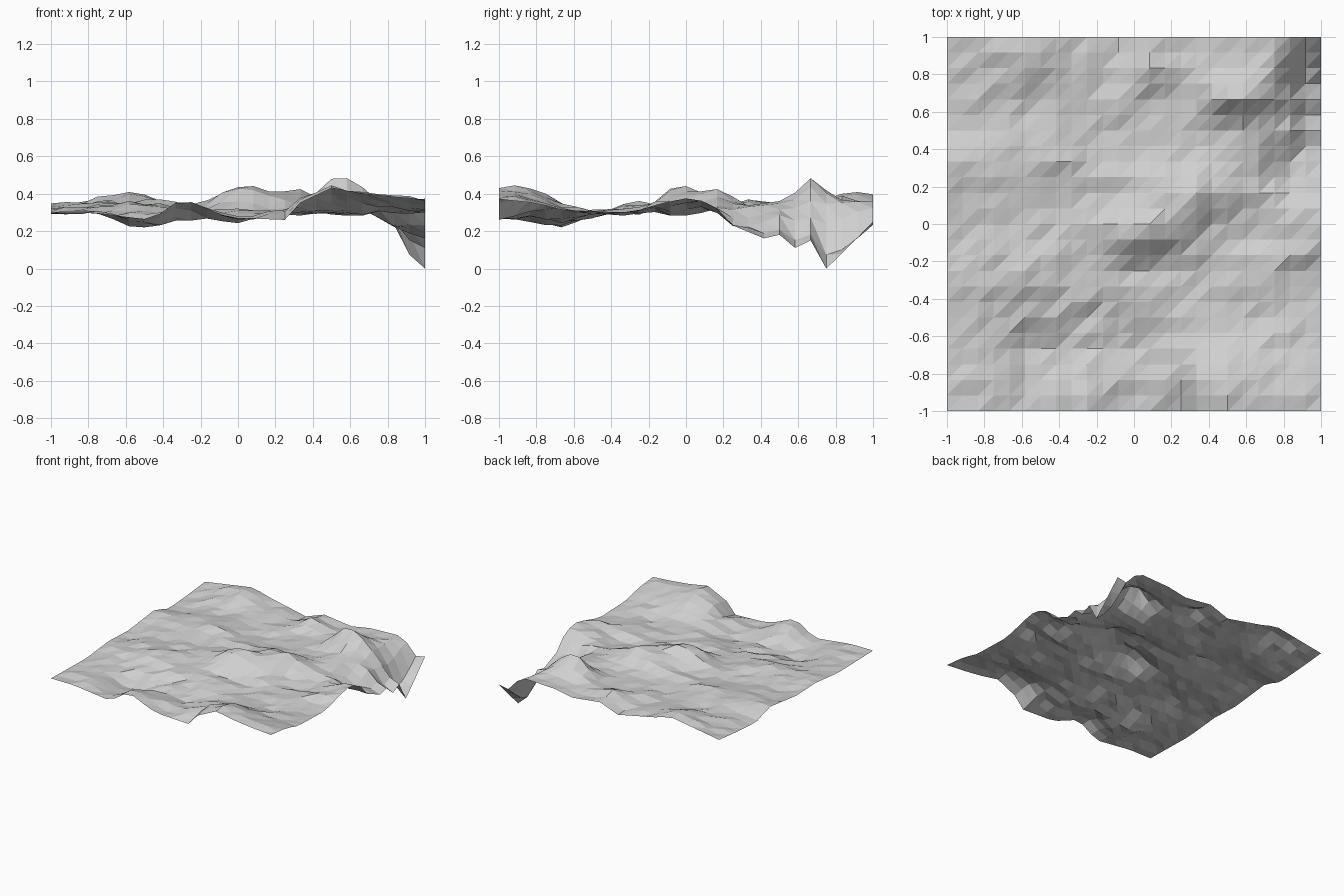
import bpy, bmesh, math
from mathutils import noise, Vector

if "Cube" in bpy.data.objects:
    bpy.data.objects.remove(bpy.data.objects["Cube"])

N = 24  # grid cells per side

# Edge profiles: (position along edge, height)
SOUTH = [(-1, .30), (-.8, .30), (-.5, .265), (-.42, .29), (-.33, .35), (-.25, .355), (-.1, .29), (0, .27),
         (.25, .26), (.33, .35), (.5, .43), (.67, .40), (.85, .38), (1, .37)]
NORTH = [(-1, .33), (-.75, .37), (-.56, .40), (-.42, .36), (-.08, .29), (.08, .35), (.33, .32), (.5, .35),
         (.75, .36), (.84, .32), (.92, .23), (1, .25)]
WEST = [(-1, .30), (-.55, .29), (-.25, .32), (0, .31), (.35, .35), (.52, .29), (.8, .31), (1, .33)]
EAST = [(-1, .37), (-.8, .35), (-.65, .31), (-.3, .30), (-.08, .36), (0, .375), (.1, .36), (.17, .32),
        (.25, .23), (.42, .16), (.5, .18), (.583, .11), (.667, .15), (.75, .0), (.833, .08), (1, .25)]

# Hills and hollows: x, y, height, radius along x, radius along y
BUMPS = [(.05, -.02, .125, .22, .12), (.28, .18, .095, .25, .12), (.55, .67, .165, .16, .10),
         (-.5, -.68, -.09, .22, .17), (.0, -.62, -.07, .28, .17), (.55, -.85, .08, .3, .2),
         (.6, .45, .05, .12, .12), (-.6, .75, .03, .25, .2), (.8, .28, -.06, .1, .12),
         (.3, -.27, -.03, .3, .1), (.58, .0, -.03, .14, .12), (.28, .5, -.02, .12, .1),
         (.0, .42, -.02, .2, .1), (.75, .85, .04, .12, .2), (-.5, -.2, .03, .2, .15),
         (.6, -.45, -.035, .25, .15), (.08, .82, .04, .12, .1), (-.78, .3, .035, .15, .15),
         (-.45, .35, .035, .15, .15)]


def along(profile, t):
    for (a, ha), (b, hb) in zip(profile, profile[1:]):
        if t <= b + 1e-6:
            return ha + (hb - ha) * (t - a) / (b - a)
    return profile[-1][1]


def inner(x, y):
    h = .32
    for bx, by, a, rx, ry in BUMPS:
        h += a * math.exp(-((x - bx) / rx) ** 2 - ((y - by) / ry) ** 2)
    h += .02 * noise.noise(Vector((x * 3.5, y * 5, 1.7)))
    h += .028 * noise.noise(Vector((x * 8, y * 10, 6.3)))
    return h


def fade(d):
    return math.exp(-(d / .2) ** 2)


def pinned_y(x, y):
    h = inner(x, y)
    h += (along(SOUTH, x) - inner(x, -1)) * fade(y + 1)
    h += (along(NORTH, x) - inner(x, 1)) * fade(1 - y)
    return h


def height(x, y):
    h = pinned_y(x, y)
    h += (along(WEST, y) - pinned_y(-1, y)) * fade(x + 1)
    h += (along(EAST, y) - pinned_y(1, y)) * fade((1 - x) * 1.2)
    return max(h, 0)


# Terrain sheet: flat-faced triangulated grid
bm = bmesh.new()
rows = []
for j in range(N + 1):
    y = -1 + 2 * j / N
    rows.append([bm.verts.new((-1 + 2 * i / N, y, height(-1 + 2 * i / N, y))) for i in range(N + 1)])
for j in range(N):
    for i in range(N):
        a, b = rows[j][i], rows[j][i + 1]
        c, d = rows[j + 1][i + 1], rows[j + 1][i]
        bm.faces.new((a, b, c))
        bm.faces.new((a, c, d))
mesh = bpy.data.meshes.new("terrain")
bm.to_mesh(mesh)
bm.free()

rock = bpy.data.materials.new("light grey rock")
rock.diffuse_color = (.63, .63, .63, 1)
rock.use_nodes = True
rock.node_tree.nodes["Principled BSDF"].inputs["Base Color"].default_value = rock.diffuse_color
mesh.materials.append(rock)
terrain = bpy.data.objects.new("terrain", mesh)
bpy.context.collection.objects.link(terrain)
